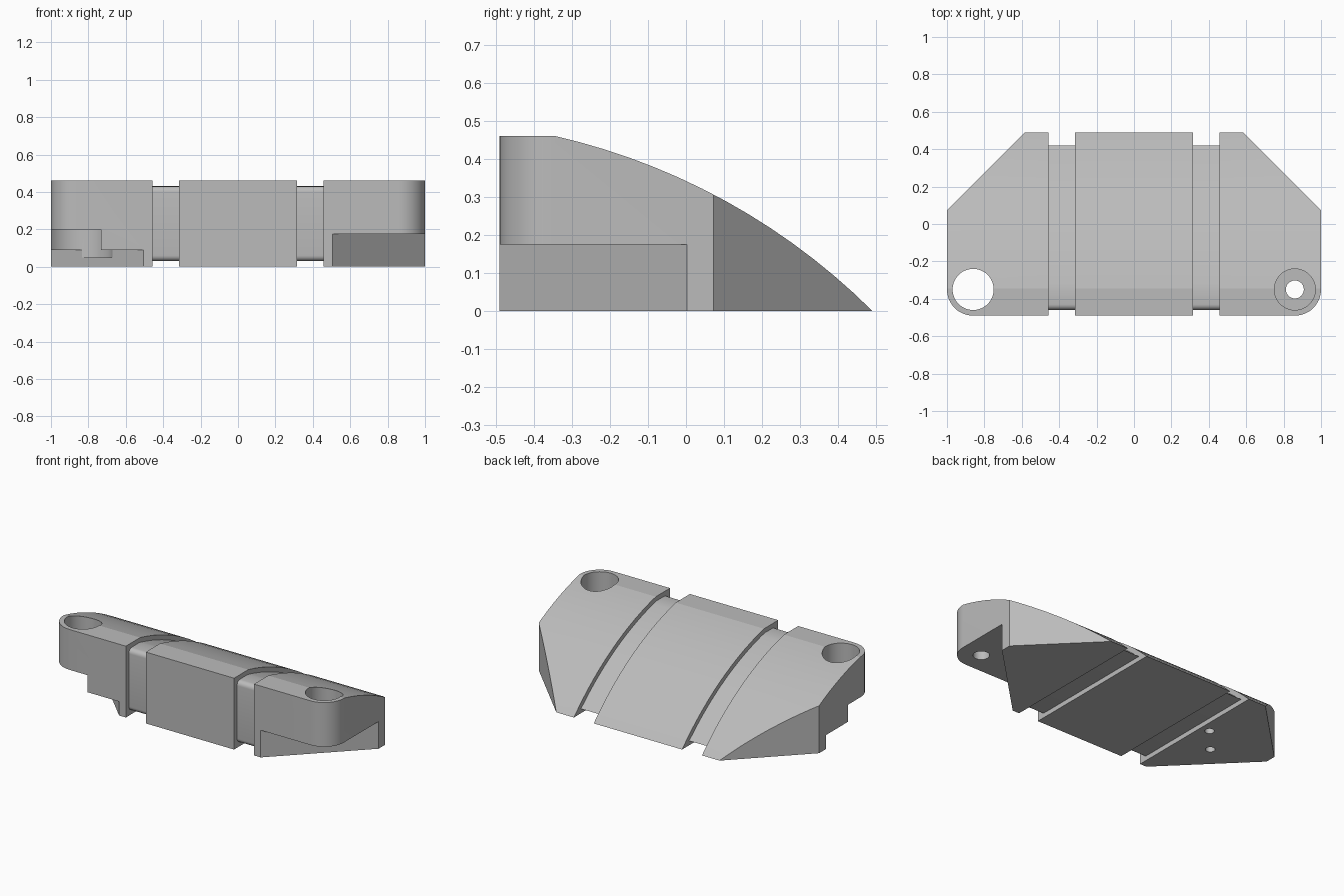
import bpy, bmesh
from math import sin, cos, pi, radians
from mathutils import Vector

old = bpy.data.objects.get("Cube")
if old:
    bpy.data.objects.remove(old)

mat = bpy.data.materials.new("plain_grey")
mat.use_nodes = True
GREY = (0.5, 0.5, 0.5, 1)
mat.diffuse_color = GREY
mat.node_tree.nodes["Principled BSDF"].inputs["Base Color"].default_value = GREY


def prism(name, outline, low, high, axis="z"):
    """Extrude an outline: (x, y) along z, or (y, z) along x."""
    bm = bmesh.new()
    place = (lambda p, h: (p[0], p[1], h)) if axis == "z" else (lambda p, h: (h, p[0], p[1]))
    a = [bm.verts.new(place(p, low)) for p in outline]
    b = [bm.verts.new(place(p, high)) for p in outline]
    bm.faces.new(a)
    bm.faces.new(b)
    n = len(outline)
    for i in range(n):
        j = (i + 1) % n
        bm.faces.new((a[i], a[j], b[j], b[i]))
    bmesh.ops.recalc_face_normals(bm, faces=bm.faces)
    mesh = bpy.data.meshes.new(name)
    bm.to_mesh(mesh)
    bm.free()
    mesh.materials.append(mat)
    obj = bpy.data.objects.new(name, mesh)
    bpy.context.collection.objects.link(obj)
    return obj


def arc(centre, radius, start, end, steps=12):
    angles = [radians(start + (end - start) * i / steps) for i in range(steps + 1)]
    return [(centre[0] + radius * cos(t), centre[1] + radius * sin(t)) for t in angles]


def disc(x, y, r):
    return arc((x, y), r, 0, 360, 48)[:-1]


def carve(obj, cutter, operation="DIFFERENCE"):
    """Apply a boolean and discard the cutter."""
    mod = obj.modifiers.new("cut", "BOOLEAN")
    mod.object, mod.operation, mod.solver = cutter, operation, "EXACT"
    bpy.context.view_layer.update()
    done = bpy.data.meshes.new_from_object(
        obj.evaluated_get(bpy.context.evaluated_depsgraph_get()))
    obj.modifiers.clear()
    obj.data = done
    bpy.data.objects.remove(cutter)


def smooth(obj, angle=10):
    bpy.ops.object.select_all(action="DESELECT")
    obj.select_set(True)
    bpy.context.view_layer.objects.active = obj
    bpy.ops.object.shade_smooth_by_angle(angle=radians(angle))


# Side profile: upright front, short flat top, long curved back
first, last = Vector((-0.345, 0.46)), Vector((0.49, 0))
chord = last - first
side = Vector((-chord.y, chord.x)).normalized()
half = radians(16)
radius = chord.length / (2 * sin(half))
middle = (first + last) / 2 - side * radius * cos(half)
mid_angle = 90 - 28.85
back = arc(middle, radius, mid_angle + 16, mid_angle - 16, 14)
profile = [(-0.49, 0), (-0.49, 0.46)] + back

# Inset profile for the grooves, with rounded front edges
inner_back = [p for p in arc(middle, radius - 0.03, mid_angle + 16, mid_angle - 16, 28) if p[1] > 0.035]
groove = (arc((-0.43, 0.06), 0.03, 270, 180, 6) + arc((-0.43, 0.4), 0.03, 180, 90, 6)
          + inner_back + [(0.42, 0.03)])

GAP_IN, GAP_OUT = 0.315, 0.457
smooth(prism("center_block", profile, -GAP_IN, GAP_IN, "x"))
for s, label in ((1, "left"), (-1, "right")):
    ends = sorted((s * (GAP_IN - 0.01), s * (GAP_OUT + 0.01)))
    smooth(prism(label + "_groove_core", groove, *ends, "x"), 20)

    # End block trimmed to a rounded front corner and chamfered back corner
    block = prism(label + "_end", profile, *sorted((s * GAP_OUT, s)), "x")
    plan = ([(0.4, -0.49)] + arc((0.86, -0.35), 0.14, 270, 360)
            + [(1, 0.072), (0.582, 0.49), (0.582, 0.6), (0.4, 0.6)])
    plan[0] = (0.4, -0.49)
    carve(block, prism("trim", [(s * x, y) for x, y in plan], -0.1, 0.6), "INTERSECT")

    # Diagonal undercut below the ear
    wedge = [(0.505, -0.49), (1, 0.003), (1.1, 0.1), (1.1, -0.6), (0.395, -0.6)]
    carve(block, prism("undercut", [(s * x, y) for x, y in wedge], -0.1, 0.175 if s > 0 else 0.09))

    if s > 0:
        # Counterbored screw hole
        carve(block, prism("counterbore", disc(0.86, -0.35, 0.11), 0.26, 0.6))
        carve(block, prism("screw_hole", disc(0.86, -0.35, 0.048), 0.1, 0.4))
    else:
        # Round seat under the ear, wide through hole, two small pin holes
        carve(block, prism("seat", disc(-0.86, -0.35, 0.19), 0.05, 0.2))
        carve(block, prism("through_hole", disc(-0.86, -0.35, 0.11), 0.1, 0.6))
        for x, y in ((-0.52, 0.06), (-0.66, -0.1)):
            carve(block, prism("pin_hole", disc(x, y, 0.028), -0.1, 0.12))
    smooth(block)
